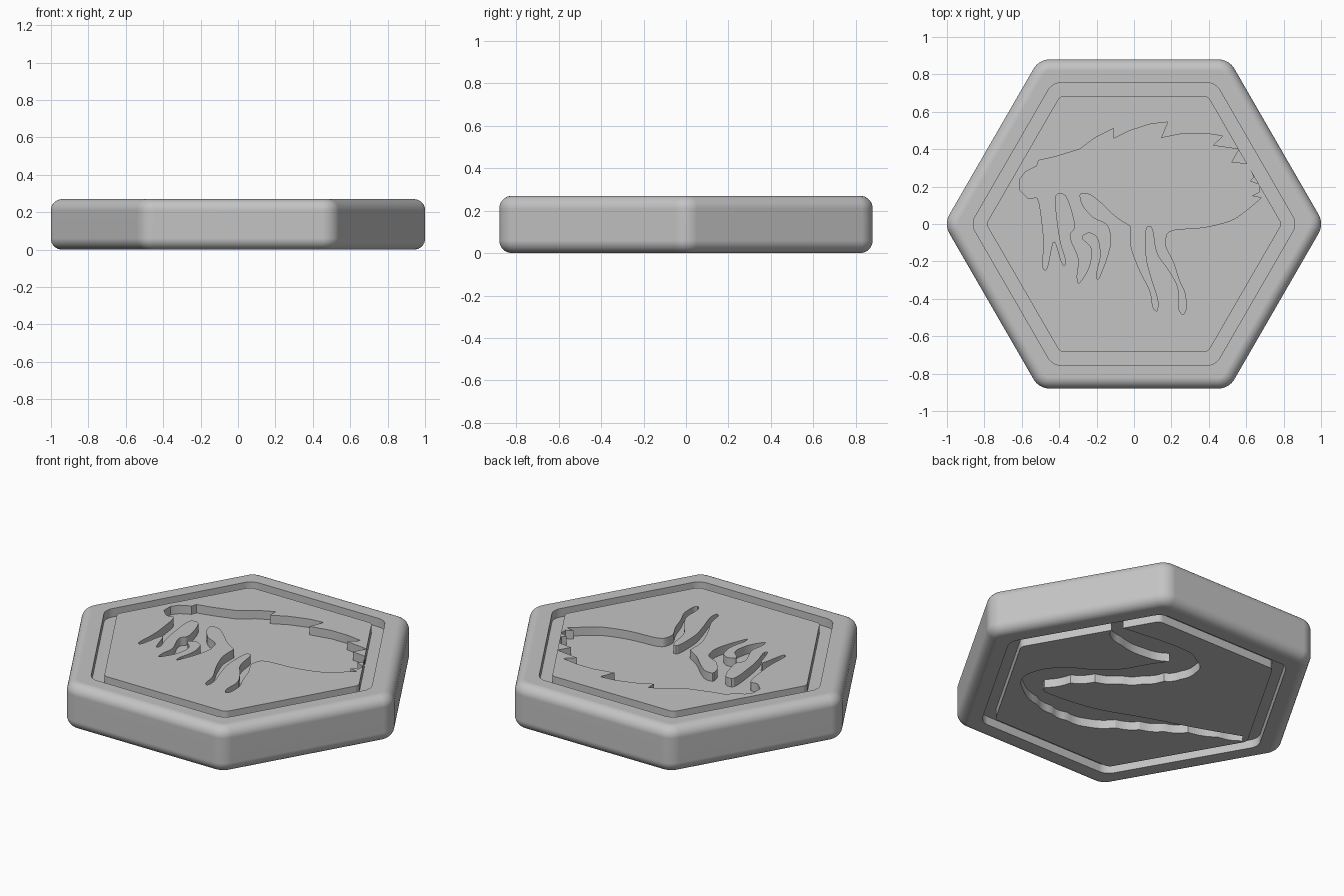
import bpy, bmesh, math
from mathutils import Vector

cube = bpy.data.objects.get("Cube")
if cube:
    bpy.data.objects.remove(cube, do_unlink=True)

HEIGHT, DEPTH, EDGE = 0.27, 0.05, 0.06

stone = bpy.data.materials.new("plain grey")
stone.use_nodes = True
stone.diffuse_color = (0.55, 0.55, 0.55, 1)
stone.node_tree.nodes["Principled BSDF"].inputs["Base Color"].default_value = (0.55, 0.55, 0.55, 1)


def rounded_hexagon(apothem, radius, steps=8):
    """Outline of a hexagon with corners on the x axis, rounded by radius."""
    reach = (apothem - radius) / math.cos(math.pi / 6)
    points = []
    for corner in range(6):
        middle = corner * math.pi / 3
        for step in range(steps + 1):
            angle = middle + (step / steps - 0.5) * math.pi / 3
            points.append((reach * math.cos(middle) + radius * math.cos(angle),
                           reach * math.sin(middle) + radius * math.sin(angle)))
    return points


def loft(name, rings, closed=False):
    """Skin a stack of (outline, z) rings; cap the ends, or join them into a tube."""
    bm = bmesh.new()
    loops = [[bm.verts.new((x, y, z)) for x, y in outline] for outline, z in rings]
    pairs = list(zip(loops, loops[1:]))
    if closed:
        pairs.append((loops[-1], loops[0]))
    else:
        bm.faces.new(loops[0][::-1])
        bm.faces.new(loops[-1])
    for low, high in pairs:
        for i in range(len(low)):
            j = (i + 1) % len(low)
            bm.faces.new((low[i], low[j], high[j], high[i]))
    bmesh.ops.recalc_face_normals(bm, faces=bm.faces)
    mesh = bpy.data.meshes.new(name)
    bm.to_mesh(mesh)
    bm.free()
    mesh.materials.append(stone)
    obj = bpy.data.objects.new(name, mesh)
    bpy.context.collection.objects.link(obj)
    return obj


def soften(points, rounds=2, cut=0.2):
    """Corner cutting along an open chain of points."""
    for _ in range(rounds):
        result = [points[0]]
        for a, b in zip(points, points[1:]):
            a, b = Vector(a), Vector(b)
            result += [tuple(a.lerp(b, cut)), tuple(a.lerp(b, 1 - cut))]
        points = result + [points[-1]]
    return points


def scallop(points, bulge=0.012, steps=5):
    """Replace each straight edge by a shallow arc bulging to its right."""
    result = []
    for a, b in zip(points, points[1:]):
        a, b = Vector(a), Vector(b)
        side = Vector((b.y - a.y, a.x - b.x)).normalized()
        for s in range(steps):
            t = s / steps
            result.append(tuple(a.lerp(b, t) + side * bulge * math.sin(math.pi * t)))
    return result + [points[-1]]


def carve(body, cutter):
    cutter.hide_render = True
    mod = body.modifiers.new("carve", 'BOOLEAN')
    mod.operation, mod.solver, mod.object = 'DIFFERENCE', 'EXACT', cutter
    bpy.context.view_layer.objects.active = body
    bpy.ops.object.modifier_apply(modifier=mod.name)
    bpy.data.objects.remove(cutter, do_unlink=True)


# Tile body with softly rounded rims
rings = []
for base, direction in ((EDGE, -1), (HEIGHT - EDGE, 1)):
    arc = []
    for step in range(9):
        angle = step / 8 * math.pi / 2
        inset = EDGE * (1 - math.cos(angle))
        arc.append((rounded_hexagon(0.88 - inset, 0.1 - inset),
                    base + direction * EDGE * math.sin(angle)))
    rings += arc[::-1] if direction < 0 else arc
tile = loft("hexagonal_tile", rings)

# Border grooves on both faces
for face in (0, HEIGHT):
    low, high = face - DEPTH, face + DEPTH
    outer, inner = rounded_hexagon(0.755, 0.08), rounded_hexagon(0.685, 0.04)
    carve(tile, loft("groove_cutter", [(outer, low), (outer, high), (inner, high), (inner, low)], True))

# Engraved beast on the top: head and ragged back, hind legs, front legs
back = [(-.61, .18), (-.61, .24), (-.58, .28), (-.52, .31), (-.51, .34), (-.42, .36), (-.29, .4),
        (-.21, .46), (-.11, .51), (-.11, .455), (-.02, .5), (.09, .535), (.18, .545), (.145, .46),
        (.27, .485), (.38, .485), (.475, .47), (.42, .42), (.56, .4), (.52, .33), (.61, .32),
        (.64, .25), (.62, .23), (.67, .21), (.67, .17), (.63, .15), (.68, .14), (.61, .08)]
hind_legs = [(.61, .08), (.53, .02), (.38, -.02), (.18, -.03), (.16, -.11), (.21, -.2), (.24, -.3),
             (.275, -.37), (.28, -.46), (.26, -.49), (.235, -.45), (.24, -.34), (.19, -.25),
             (.12, -.16), (.1, -.01), (.06, -.01), (.06, -.18), (.09, -.29), (.13, -.41),
             (.125, -.47), (.1, -.45), (.09, -.36), (.03, -.25), (-.02, -.12), (-.02, -.01)]
front_legs = [(-.02, -.01), (-.1, .04), (-.18, .12), (-.24, .165), (-.295, .165), (-.28, .1),
              (-.22, .03), (-.14, 0), (-.12, -.09), (-.15, -.2), (-.195, -.31), (-.2, -.26),
              (-.175, -.17), (-.19, -.07), (-.24, -.04), (-.29, -.07), (-.22, -.13), (-.24, -.24),
              (-.3, -.33), (-.305, -.27), (-.29, -.19), (-.35, -.06), (-.31, -.02), (-.34, .1),
              (-.37, .165), (-.43, .16), (-.4, -.09), (-.36, -.21), (-.38, -.23), (-.43, -.06),
              (-.465, -.25), (-.49, -.24), (-.48, -.08), (-.51, .15), (-.56, .13), (-.61, .18)]
beast = back[:-1] + soften(hind_legs)[:-1] + soften(front_legs)[:-1]
carve(tile, loft("beast_cutter", [(beast, HEIGHT - DEPTH), (beast, HEIGHT + DEPTH)]))

# Winding scalloped tentacle on the underside, drawn along slanted axes
near_side = [(-.13, .64), (-.11, .74), (.06, .63), (.19, .54), (.31, .44), (.35, .32)]
middle_rim = [(.35, .32), (.33, .23), (.25, .16), (.16, .14), (.05, .11), (-.07, .11),
              (-.21, .13), (-.34, .12), (-.48, .07)]
inner_side = [(-.48, .07), (-.49, .03), (-.36, -.07), (-.19, -.17), (.08, -.26), (.35, -.37), (.58, -.45)]
lower_rim = [(.58, -.5), (.45, -.46), (.29, -.41), (.16, -.4), (.03, -.38), (-.1, -.36),
             (-.25, -.35), (-.36, -.28), (-.44, -.21), (-.52, -.11), (-.59, .03)]
upper_side = [(-.59, .03), (-.61, .12), (-.59, .2), (-.49, .27), (-.36, .29), (-.23, .26),
              (-.07, .26), (.08, .32), (.19, .35)]
base_rim = [(.19, .35), (.06, .4), (-.07, .53), (-.13, .64)]
slanted = (soften(near_side)[:-1] + scallop(middle_rim, -0.012)[:-1] + soften(inner_side)
           + scallop(lower_rim, -0.012)[:-1] + soften(upper_side)[:-1] + scallop(base_rim, -0.012)[:-1])
turn = math.radians(50)
across = Vector((-math.sin(turn), math.cos(turn)))
along = Vector((math.cos(turn), math.sin(turn)))
tentacle = [tuple(across * u + along * v) for u, v in slanted]
carve(tile, loft("tentacle_cutter", [(tentacle, -DEPTH), (tentacle, DEPTH)]))

# Smooth shading on the rounded rim, crisp carved edges
bpy.ops.object.select_all(action='DESELECT')
tile.select_set(True)
bpy.context.view_layer.objects.active = tile
bpy.ops.object.shade_smooth_by_angle(angle=math.radians(30))
weighted = tile.modifiers.new("flat_faces", 'WEIGHTED_NORMAL')
weighted.keep_sharp = True
